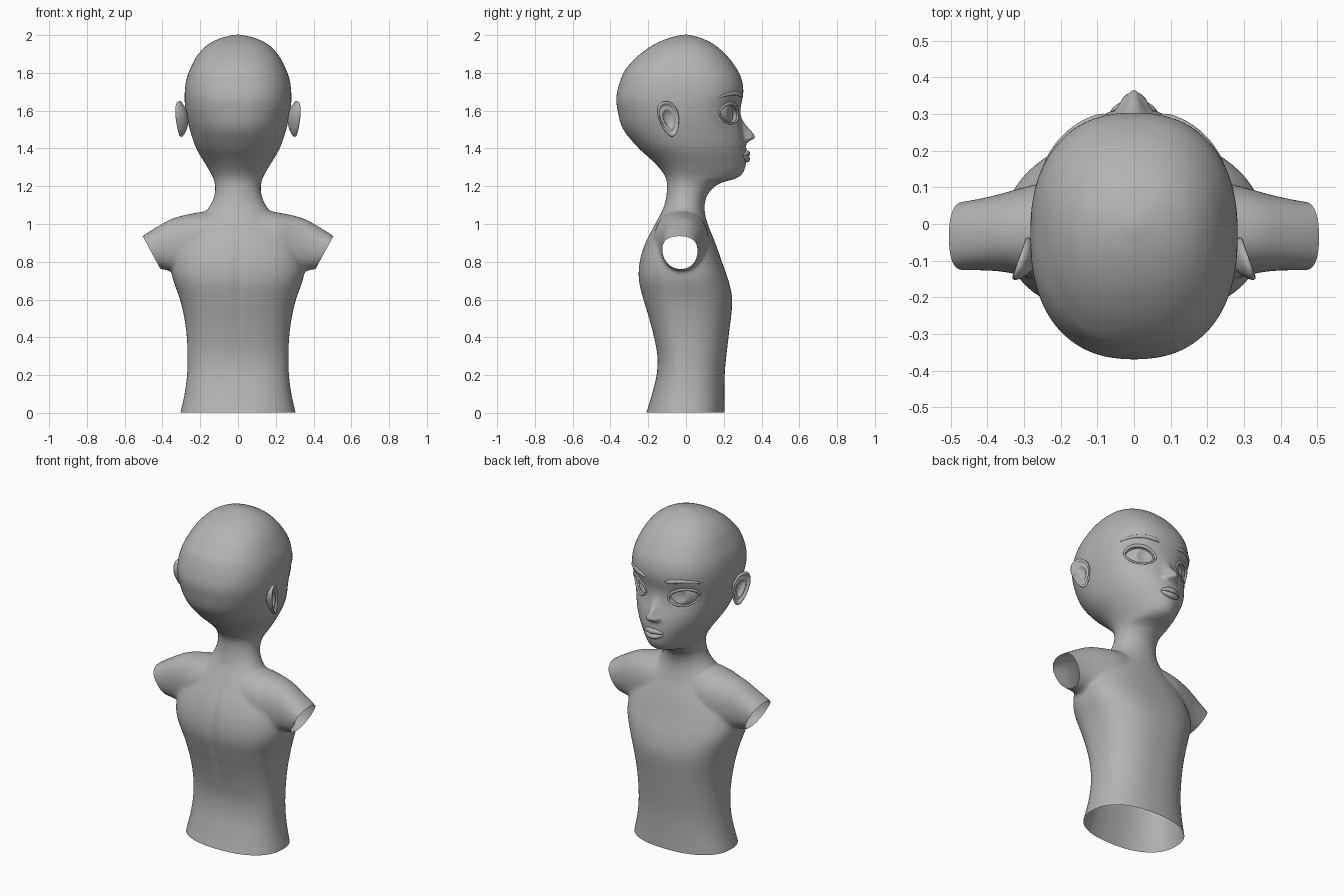
import bpy, bmesh, math
from mathutils import Vector, Matrix
from mathutils.bvhtree import BVHTree

if "Cube" in bpy.data.objects:
    bpy.data.objects.remove(bpy.data.objects["Cube"])

grey = bpy.data.materials.new("clay_grey")
grey.diffuse_color = (0.45, 0.45, 0.45, 1)
grey.use_nodes = True
grey.node_tree.nodes["Principled BSDF"].inputs["Base Color"].default_value = grey.diffuse_color


def finish(ob):
    ob.data.materials.clear()
    ob.data.materials.append(grey)
    for p in ob.data.polygons:
        p.use_smooth = True
    return ob


def make(name, bm):
    me = bpy.data.meshes.new(name)
    bm.to_mesh(me)
    bm.free()
    ob = bpy.data.objects.new(name, me)
    bpy.context.collection.objects.link(ob)
    return finish(ob)


def curve(tab, t):
    """Smooth interpolation through (position, value) pairs."""
    t = min(max(t, tab[0][0]), tab[-1][0])
    i = 0
    while i < len(tab) - 2 and t > tab[i + 1][0]:
        i += 1

    def slope(k):
        a, b = tab[max(k - 1, 0)], tab[min(k + 1, len(tab) - 1)]
        return (b[1] - a[1]) / (b[0] - a[0])
    (x0, y0), (x1, y1) = tab[i], tab[i + 1]
    h = x1 - x0
    s = (t - x0) / h
    return ((2*s**3 - 3*s**2 + 1) * y0 + (s**3 - 2*s**2 + s) * h * slope(i)
            + (3*s**2 - 2*s**3) * y1 + (s**3 - s**2) * h * slope(i + 1))


def loft(bm, rings):
    vs = [[bm.verts.new(p) for p in r] for r in rings]
    n = len(vs[0])
    for a, b in zip(vs, vs[1:]):
        for k in range(n):
            bm.faces.new((a[k], a[(k + 1) % n], b[(k + 1) % n], b[k]))
    bm.faces.new(vs[0][::-1])
    bm.faces.new(vs[-1])


def spow(v, e):
    return math.copysign(abs(v) ** e, v)


# Outlines of torso, neck and head against height
WIDTH = [(-.06, .315), (0, .305), (.1, .283), (.2, .27), (.3, .267), (.4, .271), (.5, .284),
         (.6, .307), (.7, .342), (.76, .352), (.85, .34), (.95, .29), (1.05, .187), (1.1, .147),
         (1.15, .126), (1.2, .121), (1.25, .134), (1.3, .162), (1.4, .221), (1.5, .255),
         (1.6, .277), (1.68, .283), (1.77, .272), (1.85, .24), (1.9, .21), (1.95, .16),
         (1.985, .09), (2.003, .015)]
FRONT = [(-.06, .205), (.2, .205), (.4, .225), (.55, .243), (.62, .243), (.7, .225), (.8, .19),
         (.9, .155), (1, .115), (1.06, .1), (1.11, .1), (1.16, .117), (1.2, .155), (1.22, .19),
         (1.235, .25), (1.255, .29), (1.29, .312), (1.34, .32), (1.4, .32), (1.46, .31),
         (1.53, .292), (1.6, .287), (1.7, .304), (1.78, .29), (1.85, .25), (1.9, .208),
         (1.95, .15), (1.985, .08), (2.003, .015)]
BACK = [(-.06, -.23), (0, -.21), (.1, -.18), (.2, -.156), (.3, -.152), (.4, -.17), (.5, -.196),
        (.6, -.226), (.7, -.25), (.8, -.246), (.9, -.216), (1, -.165), (1.1, -.115), (1.2, -.1),
        (1.25, -.11), (1.3, -.145), (1.35, -.195), (1.4, -.25), (1.5, -.332), (1.6, -.362),
        (1.68, -.368), (1.8, -.332), (1.85, -.295), (1.9, -.243), (1.95, -.17), (1.985, -.09),
        (2.003, -.015)]
MIDDLE = [(-.06, 0), (.7, -.01), (1, -.03), (1.15, 0), (1.3, .04), (1.45, 0), (1.7, -.03), (2.003, 0)]
ROUND = [(-.06, 2.3), (.7, 2.5), (1, 2.1), (1.15, 2), (1.3, 1.9), (1.45, 2.1), (1.7, 2.35), (2.003, 2.1)]

bm = bmesh.new()
zs = [-.06 + .012 * i for i in range(168)] + [1.955, 1.965, 1.975, 1.983, 1.99, 1.996, 2.0, 2.003]
rings = []
for z in sorted(zs):
    w, f, b, m, e = (curve(t, z) for t in (WIDTH, FRONT, BACK, MIDDLE, ROUND))
    ring = []
    for k in range(72):
        a = math.tau * k / 72
        sy = spow(math.sin(a), 2 / e)
        ring.append((w * spow(math.cos(a), 2 / e), m + sy * ((f - m) if sy > 0 else (m - b)), z))
    rings.append(ring)
loft(bm, rings)

# Shoulders and arm stumps, lofted along x
TOP = [(0, 1.085), (.15, 1.07), (.25, 1.054), (.345, 1.03), (.42, .99), (.505, .936), (.56, .89)]
BOTTOM = [(0, .75), (.3, .74), (.38, .756), (.44, .766), (.56, .79)]
ARM_F = [(0, .11), (.2, .12), (.3, .1), (.38, .078), (.46, .062), (.56, .05)]
ARM_B = [(0, -.16), (.2, -.17), (.3, -.142), (.38, -.128), (.56, -.126)]
rings = []
for i in range(57):
    x = -.56 + .02 * i
    t, b, f, r = (curve(q, abs(x)) for q in (TOP, BOTTOM, ARM_F, ARM_B))
    rings.append([(x, (f + r) / 2 + (f - r) / 2 * spow(math.cos(a), .9),
                   (t + b) / 2 + (t - b) / 2 * spow(math.sin(a), .9))
                  for a in (math.tau * k / 48 for k in range(48))])
loft(bm, rings)
bmesh.ops.recalc_face_normals(bm, faces=bm.faces)
body = make("body", bm)

# Fuse into one skin and relax it
rm = body.modifiers.new("fuse", 'REMESH')
rm.mode, rm.voxel_size = 'VOXEL', .009
sm = body.modifiers.new("relax", 'SMOOTH')
sm.factor, sm.iterations = .5, 12
skin = bpy.data.meshes.new_from_object(body.evaluated_get(bpy.context.evaluated_depsgraph_get()))
body.modifiers.clear()
body.data = skin

EYE_T, EYE_W, EYE_Z, EYE_H = math.radians(33), math.radians(18), 1.585, .053


def bump(*pairs):
    return math.exp(-sum((d / s) ** 2 for d, s in pairs))


# Sculpt nose, nostrils, soft eye hollows and spine groove
bm = bmesh.new()
bm.from_mesh(skin)
for v in bm.verts:
    x, y, z = v.co
    if y > .1 and 1.3 < z < 1.8:
        th = math.atan2(abs(x), y)
        dz = z - 1.46
        hollow = .014 * bump((th - EYE_T, .26), (z - EYE_Z, .07))
        v.co -= Vector((x, y, 0)).normalized() * hollow
        v.co.y += .056 * bump((x, .028), (dz, .022 if dz < 0 else .07))
        v.co.y += .02 * bump((abs(x) - .03, .015), (z - 1.452, .017))
    elif y < 0 and .2 < z < 1.1:
        v.co.y += .007 * bump((x, .025), (z - .7, .3))
face = BVHTree.FromBMesh(bm)


def on_face(th, z, off=0):
    d = Vector((math.sin(th), math.cos(th), 0))
    return face.ray_cast(d + Vector((0, 0, z)), -d)[0] + d * off


# Cut the eye openings by pushing the skin inward
for v in bm.verts:
    x, y, z = v.co
    if y > 0 and abs(z - EYE_Z) < .08:
        u = (math.atan2(abs(x), y) - EYE_T) / EYE_W
        if abs(u) < 1:
            s = (1 - u * u) ** .6 - abs(z - EYE_Z - .008 * u) / EYE_H
            v.co -= Vector((x, y, 0)).normalized() * .05 * min(max(s / .12, 0), 1)

# Open the base and the arm ends
bmesh.ops.bisect_plane(bm, geom=bm.verts[:] + bm.edges[:] + bm.faces[:],
                       plane_co=(0, 0, .003), plane_no=(0, 0, -1), clear_outer=True)
for s in (-1, 1):
    fs = [f for f in bm.faces if all(v.co.x * s > .375 for v in f.verts)]
    es = list({e for f in fs for e in f.edges})
    vs = list({v for f in fs for v in f.verts})
    bmesh.ops.bisect_plane(bm, geom=vs + es + fs, plane_co=(.457 * s, 0, .8475),
                           plane_no=(.879 * s, 0, -.477), clear_outer=True)
bm.to_mesh(skin)
bm.free()
finish(body)


def tube(name, pts, radii, closed=False):
    cu = bpy.data.curves.new(name, 'CURVE')
    cu.dimensions, cu.bevel_depth, cu.bevel_resolution = '3D', 1, 3
    cu.use_fill_caps = True
    sp = cu.splines.new('POLY')
    sp.points.add(len(pts) - 1)
    sp.use_cyclic_u = closed
    for p, co, r in zip(sp.points, pts, radii):
        p.co, p.radius = (*co, 1), r
    tmp = bpy.data.objects.new(name, cu)
    bpy.context.collection.objects.link(tmp)
    me = bpy.data.meshes.new_from_object(tmp.evaluated_get(bpy.context.evaluated_depsgraph_get()))
    bpy.data.objects.remove(tmp)
    ob = bpy.data.objects.new(name, me)
    bpy.context.collection.objects.link(ob)
    return finish(ob)


for s, side in ((-1, "left"), (1, "right")):
    # Eyeball with dished iris, looking slightly outward
    R, c = .13, math.cos(math.radians(19))
    bm = bmesh.new()
    bmesh.ops.create_uvsphere(bm, u_segments=48, v_segments=64, radius=R)
    bmesh.ops.delete(bm, geom=[v for v in bm.verts if v.co.z < .4 * R], context='VERTS')
    for v in bm.verts:
        if v.co.z > R * c:
            v.co.z = R * c - (v.co.z - R * c)
    d = Vector((s * math.sin(EYE_T), math.cos(EYE_T), 0))
    gaze = Vector((s * math.sin(.38), math.cos(.38), 0))
    centre = on_face(s * EYE_T, EYE_Z, -.004) - d * R
    bm.transform(Matrix.Translation(centre) @ gaze.to_track_quat('Z', 'Y').to_matrix().to_4x4())
    make(side + "_eyeball", bm)

    # Eyelid rim
    pts, rad = [], []
    for k in range(48):
        a = math.tau * k / 48
        u = math.cos(a)
        pts.append(on_face(s * (EYE_T + EYE_W * u),
                           EYE_Z + .008 * u + EYE_H * spow(math.sin(a), 1.2), -.002))
        rad.append(.006 + .004 * max(0, math.sin(a)))
    tube(side + "_eyelid", pts, rad, True)

    # Eyebrow, tapering outward
    ts = [i / 20 for i in range(21)]
    tube(side + "_eyebrow",
         [on_face(s * math.radians(11.5 + 44 * t), 1.675 + .05 * t * (1 - t) * 1.6 - .008 * t, -.003)
          for t in ts], [.004 + .009 * min(1, t * 8) * (1 - t ** 2 * .9) for t in ts])

    # Ear: egg-shaped dish with a raised rim
    back = Vector((.04 * s, -.115, 0)).normalized()
    out = Vector((.115 * s, .04, 0)).normalized()
    prof = [(.3, -.036), (.6, -.026), (.88, -.01), (1, .001), (.98, .009), (.9, .011), (.82, .006),
            (.75, -.003), (.66, -.002), (.57, .003), (.48, -.003), (.38, -.014), (.1, -.017)]
    rings = []
    for sc, h in prof:
        ring = []
        for k in range(40):
            a = math.tau * k / 40
            q = sc * .095 * math.sin(a)
            p = sc * .057 * math.cos(a) * (1 + .25 * math.sin(a)) + .2 * q
            ring.append(Vector((.302 * s, -.092, 1.556)) + back * p + out * h + Vector((0, 0, q)))
        rings.append(ring)
    bm = bmesh.new()
    loft(bm, rings)
    bmesh.ops.recalc_face_normals(bm, faces=bm.faces)
    make(side + "_ear", bm)

# Lips
us = [i / 12 - 1 for i in range(25)]
for name, z0, lift, r in (("upper_lip", 1.376, -.012, .013), ("lower_lip", 1.343, .017, .014)):
    tube(name, [on_face(u * .2, z0 + lift * u * u - (.004 * bump((u, .15)) if lift < 0 else 0), .004 - .004 * u * u)
                for u in us], [.003 + r * (1 - u * u) ** .8 for u in us])
